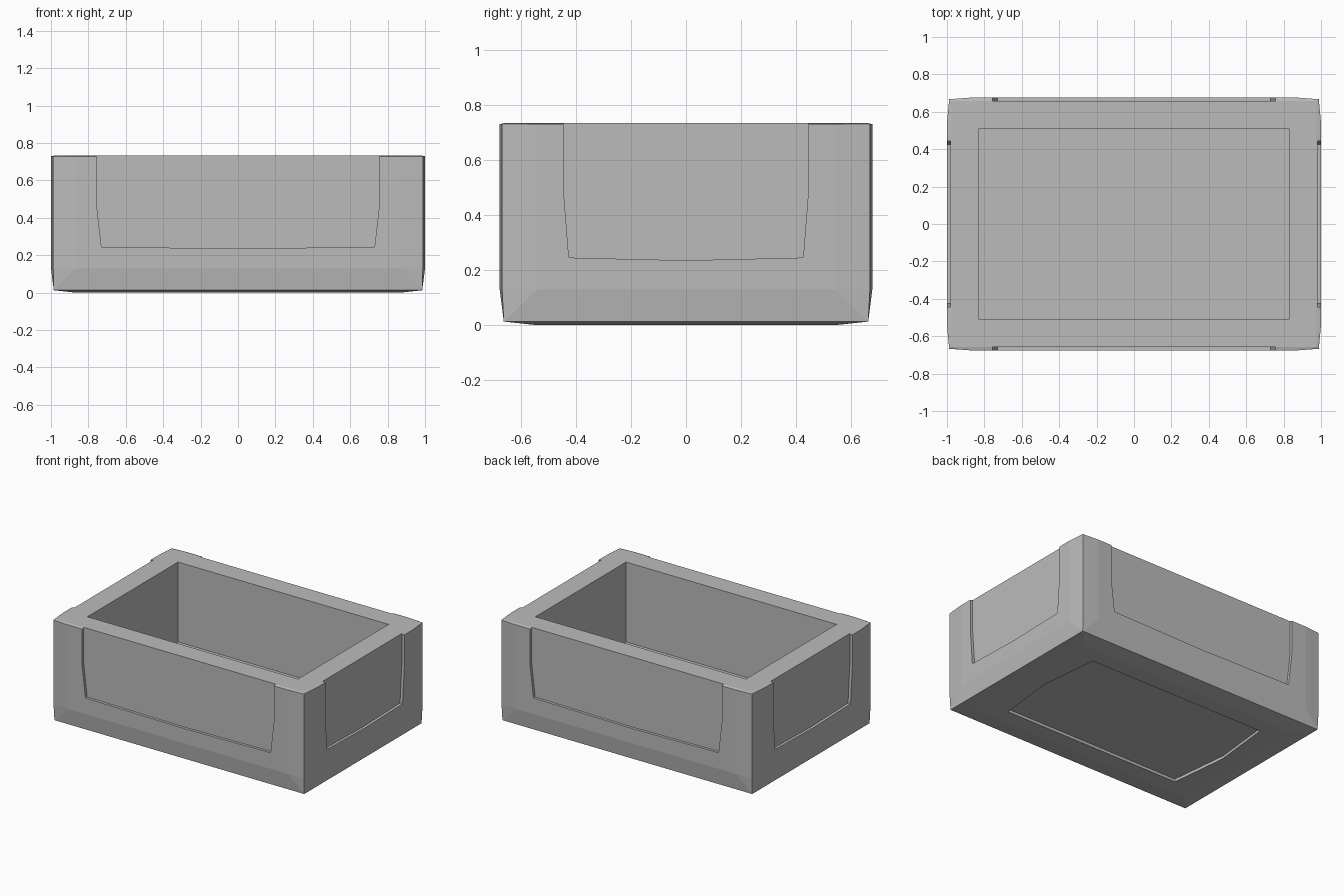
import bpy
import bmesh
from itertools import product

old = bpy.data.objects.get("Cube")
if old:
    bpy.data.objects.remove(old, do_unlink=True)

GREY = (0.5, 0.5, 0.5, 1.0)
grey = bpy.data.materials.new("plain grey")
grey.use_nodes = True
grey.diffuse_color = GREY
grey.node_tree.nodes["Principled BSDF"].inputs["Base Color"].default_value = GREY


def make_object(name, bm):
    bmesh.ops.recalc_face_normals(bm, faces=bm.faces[:])
    mesh = bpy.data.meshes.new(name)
    bm.to_mesh(mesh)
    bm.free()
    mesh.materials.append(grey)
    obj = bpy.data.objects.new(name, mesh)
    bpy.context.collection.objects.link(obj)
    return obj


def prism(name, outline, place, near, far):
    """Extrude a 2D outline between two depths; place maps (u, v, depth) to xyz."""
    bm = bmesh.new()
    a, b = ([bm.verts.new(place(u, v, d)) for u, v in outline] for d in (near, far))
    bm.faces.new(a)
    bm.faces.new(b)
    for i in range(len(outline)):
        j = (i + 1) % len(outline)
        bm.faces.new((a[i], a[j], b[j], b[i]))
    return make_object(name, bm)


def mirrored(half):
    return half + [(-u, v) for u, v in reversed(half) if u]


# Solid body with gently bulging faces, one quarter mirrored to all corners
quarter = [(0.87, 0.54, 0.0), (0.985, 0.661, 0.013), (0.975, 0.657, 0.734)]
for z in (0.13, 0.729):
    quarter += [(0.87, 0.676, z), (1.0, 0.54, z), (0.988, 0.667, z)]
bm = bmesh.new()
for (x, y, z), sx, sy in product(quarter, (-1, 1), (-1, 1)):
    bm.verts.new((x * sx, y * sy, z))
bmesh.ops.convex_hull(bm, input=bm.verts[:])
bmesh.ops.dissolve_limit(bm, angle_limit=0.005, verts=bm.verts[:], edges=bm.edges[:])
box = make_object("open_box", bm)

# Cavity
rect = [(0.83, -0.51), (0.83, 0.51), (-0.83, 0.51), (-0.83, -0.51)]
cutters = [prism("cavity_cutter", rect, lambda u, v, d: (u, v, d), 0.165, 1.0)]

# Recessed panels on the four walls, open at the top
long_panel = mirrored([(0, 0.235), (0.73, 0.245), (0.757, 0.48), (0.757, 0.9)])
short_panel = mirrored([(0, 0.235), (0.425, 0.245), (0.445, 0.5), (0.445, 0.9)])
for s in (-1, 1):
    cutters.append(prism("long_wall_cutter", long_panel,
                         lambda u, v, d: (u, s * d, v), 0.657, 1.2))
    cutters.append(prism("short_wall_cutter", short_panel,
                         lambda u, v, d: (s * d, u, v), 0.98, 1.2))

# Recessed panel under the base
base = mirrored([(0.70, -0.425), (0.745, 0), (0.70, 0.425)])
cutters.append(prism("base_cutter", base, lambda u, v, d: (u, v, d), -0.2, 0.02))

# Carve the body, then drop the cutters
bpy.context.view_layer.objects.active = box
for cutter in cutters:
    cutter.hide_render = True
    mod = box.modifiers.new("carve", "BOOLEAN")
    mod.operation = "DIFFERENCE"
    mod.solver = "EXACT"
    mod.object = cutter
    bpy.ops.object.modifier_apply(modifier=mod.name)
    bpy.data.objects.remove(cutter, do_unlink=True)
